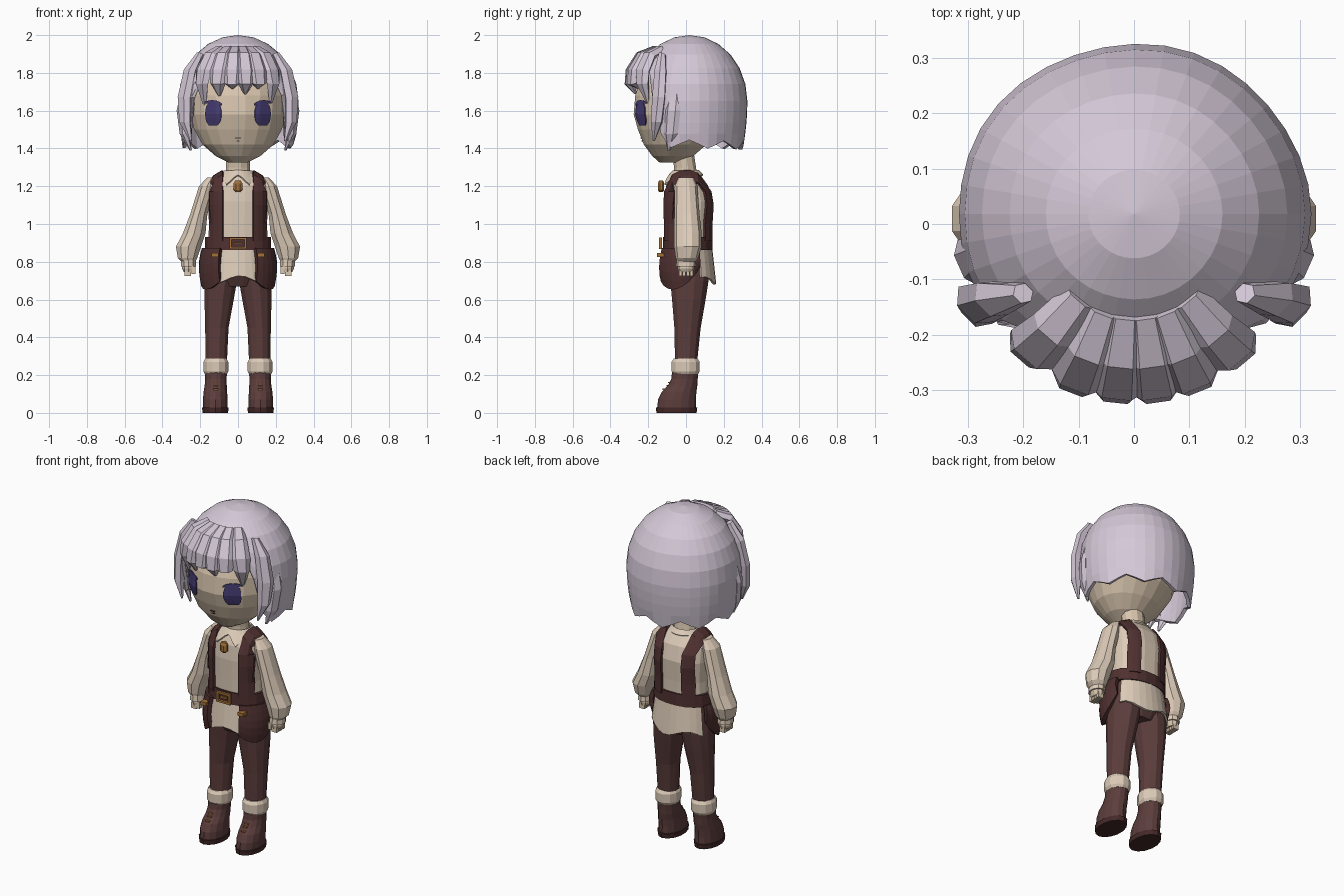
import bpy, bmesh
from math import sin, cos, pi, radians
from mathutils import Vector
from mathutils.bvhtree import BVHTree

if "Cube" in bpy.data.objects:
    bpy.data.objects.remove(bpy.data.objects["Cube"])


def material(name, r, g, b):
    m = bpy.data.materials.new(name)
    m.use_nodes = True
    m.diffuse_color = (r, g, b, 1)
    m.node_tree.nodes["Principled BSDF"].inputs["Base Color"].default_value = (r, g, b, 1)
    return m


HAIR = material("pale lilac hair", .66, .58, .68)
SKIN = material("skin", .70, .57, .43)
SHIRT = material("cream cloth", .72, .60, .48)
PANTS = material("brown trousers", .105, .047, .045)
LEATHER = material("dark leather", .08, .030, .030)
GOLD = material("brass", .38, .17, .04)
EYE = material("indigo eye", .06, .045, .17)
SOLE = material("boot sole", .06, .022, .022)


def build(name, verts, faces, mat, thick=0, mirror=False):
    mesh = bpy.data.meshes.new(name)
    mesh.from_pydata([tuple(v) for v in verts], [], faces)
    bm = bmesh.new()
    bm.from_mesh(mesh)
    bmesh.ops.remove_doubles(bm, verts=bm.verts, dist=.0001)
    bmesh.ops.recalc_face_normals(bm, faces=bm.faces)
    bm.to_mesh(mesh)
    bm.free()
    mesh.materials.append(mat)
    ob = bpy.data.objects.new(name, mesh)
    bpy.context.collection.objects.link(ob)
    if thick:
        sol = ob.modifiers.new("thickness", 'SOLIDIFY')
        sol.thickness, sol.offset = thick, 0
    if mirror:
        ob.modifiers.new("mirror", 'MIRROR').use_mirror_merge = False
    return ob


def skin_rings(name, rings, mat, mirror=False):
    """Join rings of points into a capped solid."""
    n, k = len(rings[0]), len(rings)
    faces = [(j * n + i, j * n + (i + 1) % n, (j + 1) * n + (i + 1) % n, (j + 1) * n + i)
             for j in range(k - 1) for i in range(n)]
    faces += [tuple(range(n)), tuple(range((k - 1) * n, k * n))]
    return build(name, [p for r in rings for p in r], faces, mat, 0, mirror)


def loft(name, rows, mat, n=12, mirror=False, power=1):
    """Rows are (z, centre x, centre y, radius x, radius y)."""
    def soft(v):
        return abs(v) ** power * (1 if v > 0 else -1)
    angles = [2 * pi * (i + .5) / n for i in range(n)]
    return skin_rings(name, [[(x + rx * soft(cos(a)), y + ry * soft(sin(a)), z) for a in angles]
                             for z, x, y, rx, ry in rows], mat, mirror)


def grid(name, nu, nv, fn, mat, thick=.012, mirror=False):
    """Sheet sampled from fn(u, v) with u and v from 0 to 1."""
    verts = [fn(i / nu, j / nv) for j in range(nv + 1) for i in range(nu + 1)]
    w = nu + 1
    faces = [(j * w + i, j * w + i + 1, (j + 1) * w + i + 1, (j + 1) * w + i)
             for j in range(nv) for i in range(nu)]
    return build(name, verts, faces, mat, thick, mirror)


def box(name, centre, size, mat, mirror=False):
    c, h = Vector(centre), Vector(size) / 2
    rings = [[c + Vector((h.x * a, h.y * b, h.z * s)) for a, b in ((-1, -1), (1, -1), (1, 1), (-1, 1))]
             for s in (-1, 1)]
    return skin_rings(name, rings, mat, mirror)


def around(deg, rx, ry, z, cy=.01):
    """Point on an ellipse; zero degrees is the front."""
    a = radians(deg)
    return (rx * sin(a), cy - ry * cos(a), z)


def surface(ob):
    return BVHTree.FromPolygons([v.co for v in ob.data.vertices],
                                [tuple(p.vertices) for p in ob.data.polygons])


def hit(tree, origin, direction, lift):
    d = Vector(direction)
    p = tree.ray_cast(Vector(origin), d)[0]
    return p - d * lift if p else Vector(origin) + d * (1 - lift)


# Head and neck
head_rows = ((1.325, .05, -.14, -.03), (1.36, .12, -.18, .04), (1.42, .19, -.225, .11),
             (1.5, .235, -.257, .18), (1.58, .255, -.28, .22), (1.68, .26, -.272, .24),
             (1.8, .23, -.23, .22), (1.9, .13, -.13, .15))
head = loft("head", [(z, 0, (f + b) / 2, rx, (b - f) / 2) for z, rx, f, b in head_rows], SKIN, 20)
loft("neck", [(1.24, 0, 0, .07, .065), (1.3, 0, -.005, .066, .06), (1.4, 0, -.02, .066, .06)], SKIN, 12)
face = surface(head)


# Eyes with an upper lash, and mouth
def eye_point(u, v):
    half = .042 * (1 - abs(2 * v - 1) ** 3 * .45)
    return hit(face, (.13 + half * (2 * u - 1), -1, 1.523 + .12 * v), (0, 1, 0), .005)


def lash_point(u, v):
    return hit(face, (.085 + .097 * u, -1, 1.628 + .012 * u + .022 * v * sin(pi * (.15 + .8 * u))),
               (0, 1, 0), .006)


grid("eyes", 6, 6, eye_point, EYE, .006, True)
grid("eyelashes", 6, 2, lash_point, EYE, .006, True)
for z, w in ((1.455, .03), (1.44, .018)):
    box("mouth_line", hit(face, (0, -1, z), (0, 1, 0), .002), (w, .006, .005), LEATHER)


# Hair cap: open at the face, ragged along the lower edge
def cap_point(u, v):
    deg = 360 * u
    front = min(deg, 360 - deg)
    t = min(max((front - 44) / 18, 0), 1)
    low = 1.80 * (1 - t) + t * (1.435 - .02 * (front / 180) + .022 * sin(radians(deg * 9)))
    full = .5 * pi * min(v / .6, 1)
    z = 1.65 + .34 * cos(full)
    r = sin(full)
    if v > .6:
        k = (v - .6) / .4
        z, r = 1.65 - k * .23, 1 - .07 * k * k
    if z < low or v == 1:
        z = low
        r = sin(pi / 2 - (low - 1.65) / .34) if low > 1.65 else r
    wave = 1 + .012 * sin(radians(deg * 5)) * v
    return around(deg, .308 * r * wave, .297 * r * wave, z, .018)


grid("hair_cap", 36, 10, cap_point, HAIR, .02)


# Hair locks: tapered six-sided strands
def lock(name, path, side, widths, depth):
    path, side, rings = [Vector(p) for p in path], Vector(side).normalized(), []
    for i, p in enumerate(path):
        tangent = path[min(i + 1, len(path) - 1)] - path[max(i - 1, 0)]
        out = side.cross(tangent).normalized()
        w = widths[i]
        rings.append([p + side * w * cos(a * pi / 3) + out * depth * min(1, w / .03) * sin(a * pi / 3)
                      for a in range(6)])
    return skin_rings(name, rings, HAIR)


for deg, tip in ((-41, 1.63), (-21, 1.68), (-6, 1.72), (8, 1.69), (22, 1.72), (40, 1.64)):
    steps = ((.17, 1.92), (.25, 1.89), (.30, 1.81), (.306, 1.745), (.275, tip))
    reach = 1 if abs(deg) < 30 else .98
    path = [around(deg * (.85 + .15 * i / 4), r * reach, r * reach, z, .005)
            for i, (r, z) in enumerate(steps)]
    lock("fringe_lock", path, (cos(radians(deg)), sin(radians(deg)), 0),
         (.034, .046, .054, .044, .008), .028)
for s in (-1, 1):
    lock("side_lock", [(s * .2, -.125, 1.9), (s * .255, -.135, 1.81), (s * .285, -.145, 1.67),
                       (s * .28, -.155, 1.54), (s * .25, -.17, 1.44)],
         (.7 * s, .7, 0), (.02, .04, .045, .035, .006), .03)
    lock("cheek_lock", [(s * .27, -.05, 1.75), (s * .3, -.07, 1.6), (s * .285, -.08, 1.48), (s * .25, -.09, 1.39)],
         (.4 * s, .9, 0), (.03, .045, .04, .008), .02)

# Shirt body, collar and tails
torso = loft("shirt_body", [(.88, 0, .01, .16, .12), (1, 0, .01, .155, .122), (1.12, 0, .012, .162, .127),
                            (1.205, 0, .005, .16, .112), (1.245, 0, 0, .125, .088), (1.272, 0, 0, .08, .07)],
             SHIRT, 20, power=.8)


def collar_point(u, v):
    deg = 360 * u
    front = min(deg, 360 - deg)
    flap = max(0, 1 - abs(front - 30) / 25)
    return around(deg, .072 + v * (.02 + .03 * flap), .067 + v * (.022 + .04 * flap),
                  1.282 - v * (.025 + .05 * flap), 0)


def tail(mid, half, drop):
    def point(u, v):
        deg = mid + half * (2 * u - 1)
        z = .88 - v * (drop + .02 * sin(u * 9 + mid))
        return around(deg, .165 + .022 * v, .122 + .022 * v, z)
    return point


grid("shirt_collar", 36, 1, collar_point, SHIRT, .008)
grid("front_shirt_tail", 10, 3, tail(0, 60, .175), SHIRT)
grid("back_shirt_tail", 10, 3, tail(180, 62, .18), SHIRT)

# Sleeves, cuffs and hands
loft("sleeves", [(1.245, .14, 0, .025, .04), (1.2, .163, 0, .046, .06), (1.05, .208, .005, .048, .067),
                 (.95, .232, .01, .063, .073), (.88, .262, .01, .07, .073), (.82, .267, .005, .054, .06),
                 (.795, .262, 0, .034, .045)], SHIRT, 10, True)
loft("sleeve_cuffs", [(.81, .262, 0, .04, .05), (.775, .262, 0, .043, .053)], SHIRT, 10, True)
loft("hands", [(.8, .262, 0, .03, .04), (.765, .262, 0, .036, .045), (.745, .262, 0, .026, .04)], SKIN, 10, True)
for i in range(4):
    box("finger", (.265, -.03 + .02 * i, .743), (.034, .016, .034), SKIN, True)
box("thumb", (.235, -.03, .755), (.02, .02, .04), SKIN, True)

# Braces: strips laid over the torso surface
body = surface(torso)
stations = [((-1, z), 0) for z in (.91, 1, 1.1, 1.17)] + [((y, 0), 1) for y in (-.07, -.03, .02, .06)]
stations += [((1, z), 0) for z in (1.17, 1.1, 1, .91)]


def brace_point(u, v):
    (y, z), top = stations[round(v * (len(stations) - 1))]
    x = .08 + .066 * u - (.015 if y == 1 else 0)
    if top:
        return hit(body, (x, y, 2), (0, 0, -1), .009)
    return hit(body, (x, y, z), (0, -y, 0), .009)


grid("braces", 3, len(stations) - 1, brace_point, LEATHER, .014, True)

# Belt, buckle and pendant
loft("belt", [(.862, 0, .01, .178, .133), (.932, 0, .01, .176, .132)], LEATHER, 20, power=.9)
for s in (-1, 1):
    box("buckle_side", (s * .04, -.135, .898), (.012, .014, .062), GOLD)
    box("buckle_rail", (0, -.135, .898 + s * .025), (.092, .014, .012), GOLD)
box("buckle_pin", (0, -.134, .898), (.045, .012, .01), GOLD)
loft("pendant", [(1.17, 0, -.132, .015, .012), (1.18, 0, -.132, .025, .018), (1.215, 0, -.132, .025, .018),
                 (1.23, 0, -.132, .016, .012)], GOLD, 8)


# Hip pouches with brass studs
def pouch_point(u, v):
    deg = 30 + 82 * u
    curve = 1 - abs(2 * u - .75) ** 2 * .35
    bulge = .016 * sin(pi * min(1, v * .9))
    return around(deg, .18 + bulge, .148 + bulge, .87 - .215 * v * curve)


grid("hip_pouches", 8, 5, pouch_point, LEATHER, .024, True)
box("pouch_stud", (.122, -.135, .836), (.036, .036, .02), GOLD, True)

# Trousers
loft("trouser_seat", [(.67, 0, .015, .13, .085), (.72, 0, .015, .168, .11), (.88, 0, .01, .158, .115)], PANTS, 16)
loft("trouser_legs", [(.26, .115, 0, .058, .06), (.45, .112, .008, .064, .072), (.6, .1, .015, .08, .092),
                      (.7, .09, .018, .088, .105), (.86, .083, .012, .078, .105)], PANTS, 12, True)

# Socks and boots
loft("sock_cuffs", [(.205, .117, -.002, .06, .068), (.22, .117, -.002, .068, .077),
                    (.27, .117, -.002, .068, .077), (.288, .117, -.002, .058, .065)], SHIRT, 12, True)
loft("boots", [(.025, .12, -.05, .067, .103), (.07, .12, -.048, .067, .1), (.11, .12, -.037, .064, .092),
               (.145, .118, -.018, .06, .078), (.18, .117, -.008, .058, .07), (.215, .117, -.004, .06, .07)],
     PANTS, 14, True)
loft("boot_soles", [(0, .12, -.05, .069, .106), (.028, .12, -.05, .072, .11)], SOLE, 14, True)
for z, y in ((.125, -.118), (.145, -.098), (.16, -.088)):
    box("boot_lace", (.118, y, z), (.024, .012, .006), GOLD, True)
